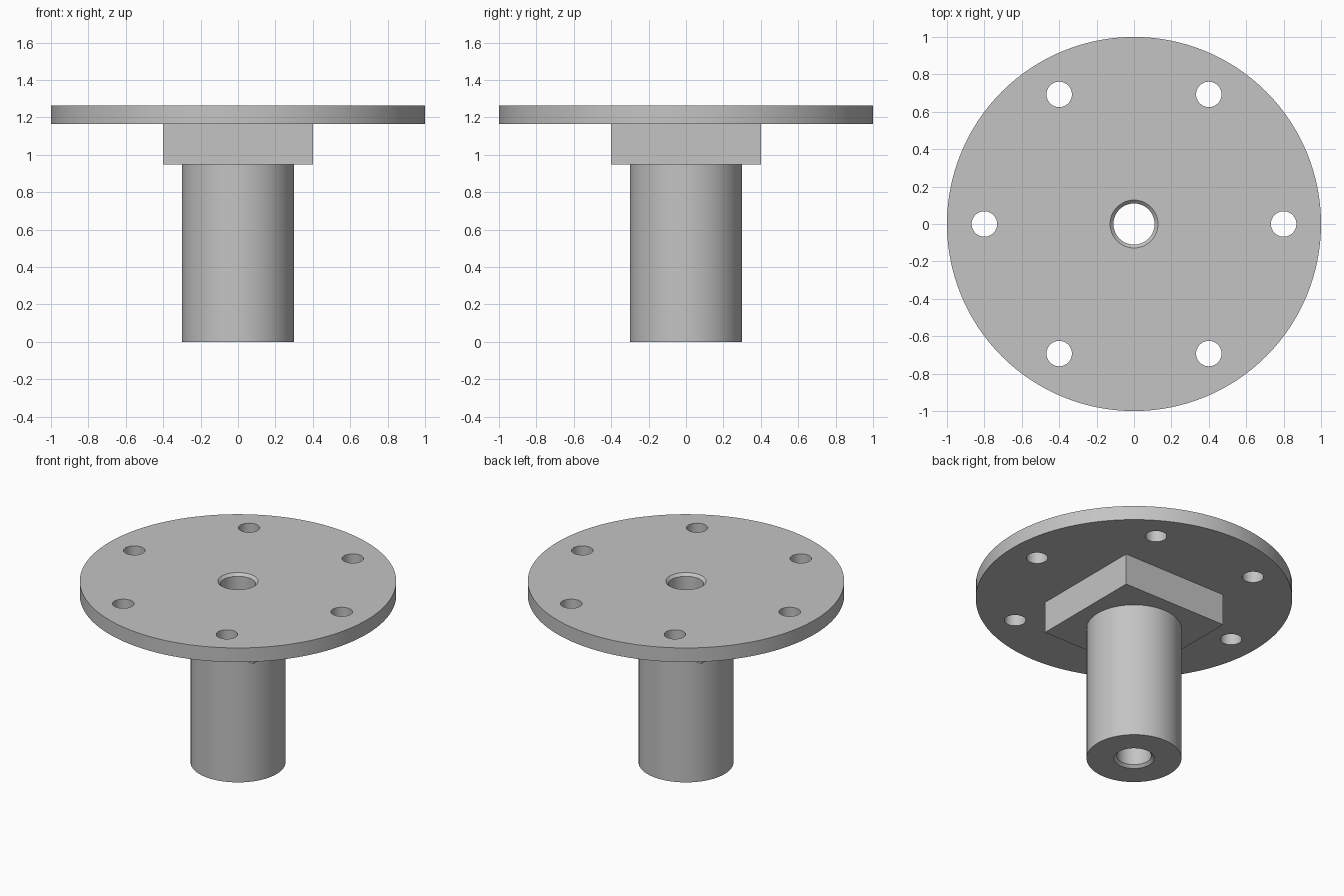
import bpy, bmesh, math

default = bpy.data.objects.get("Cube")
if default:
    bpy.data.objects.remove(default, do_unlink=True)

TOP = 1.264            # top of the flange
FLANGE_BASE = 1.165    # underside of the flange
BLOCK_BASE = 0.947     # underside of the square block
EMBED = 0.04           # overlap that fuses the parts
BORE, CHAMFER = 0.11, 0.018

steel = bpy.data.materials.new("plain grey")
steel.use_nodes = True
steel.diffuse_color = (0.55, 0.55, 0.55, 1)
steel.node_tree.nodes["Principled BSDF"].inputs["Base Color"].default_value = steel.diffuse_color


def lathe(name, profile, segments=96, at=(0, 0)):
    """Closed solid of revolution from (radius, height) pairs."""
    bm = bmesh.new()
    rings = []
    for r, z in profile:
        ring = []
        for i in range(segments):
            a = math.tau * i / segments
            ring.append(bm.verts.new((at[0] + r * math.cos(a), at[1] + r * math.sin(a), z)))
        rings.append(ring)
    for low, high in zip(rings, rings[1:]):
        for i in range(segments):
            j = (i + 1) % segments
            bm.faces.new((low[i], low[j], high[j], high[i]))
    bm.faces.new(rings[0][::-1])
    bm.faces.new(rings[-1])
    mesh = bpy.data.meshes.new(name)
    bm.to_mesh(mesh)
    bm.free()
    mesh.materials.append(steel)
    obj = bpy.data.objects.new(name, mesh)
    bpy.context.collection.objects.link(obj)
    return obj


def combine(body, tool, operation):
    """Apply a boolean to the body and discard the tool."""
    tool.hide_render = True
    mod = body.modifiers.new(tool.name, 'BOOLEAN')
    mod.operation = operation
    mod.solver = 'EXACT'
    mod.object = tool
    bpy.context.view_layer.objects.active = body
    bpy.ops.object.modifier_apply(modifier=mod.name)
    bpy.data.objects.remove(tool, do_unlink=True)


# Round flange plate
body = lathe("flanged_hub", [(1, FLANGE_BASE), (1, TOP)], 128)

# Square block below the flange
height = FLANGE_BASE + EMBED - BLOCK_BASE
bpy.ops.mesh.primitive_cube_add(size=1, location=(0, 0, BLOCK_BASE + height / 2))
block = bpy.context.object
block.name = "square_block"
block.scale = (0.8, 0.8, height)
block.data.materials.append(steel)
bpy.context.view_layer.update()
combine(body, block, 'UNION')

# Round shaft
combine(body, lathe("shaft", [(0.3, 0), (0.3, BLOCK_BASE + EMBED)]), 'UNION')

# Through bore, chamfered at both ends
wide = BORE + 2 * CHAMFER
bore = lathe("bore_cutter", [(wide, -CHAMFER), (BORE, CHAMFER),
                             (BORE, TOP - CHAMFER), (wide, TOP + CHAMFER)], 64)
combine(body, bore, 'DIFFERENCE')

# Ring of bolt holes
for k in range(6):
    a = k * math.tau / 6
    hole = lathe("bolt_hole_cutter", [(0.068, FLANGE_BASE - 0.1), (0.068, TOP + 0.1)], 48,
                 (0.8 * math.cos(a), 0.8 * math.sin(a)))
    combine(body, hole, 'DIFFERENCE')

# Smooth round walls, crisp edges
bpy.ops.object.select_all(action='DESELECT')
body.select_set(True)
bpy.context.view_layer.objects.active = body
bpy.ops.object.shade_smooth_by_angle(angle=math.radians(30))
